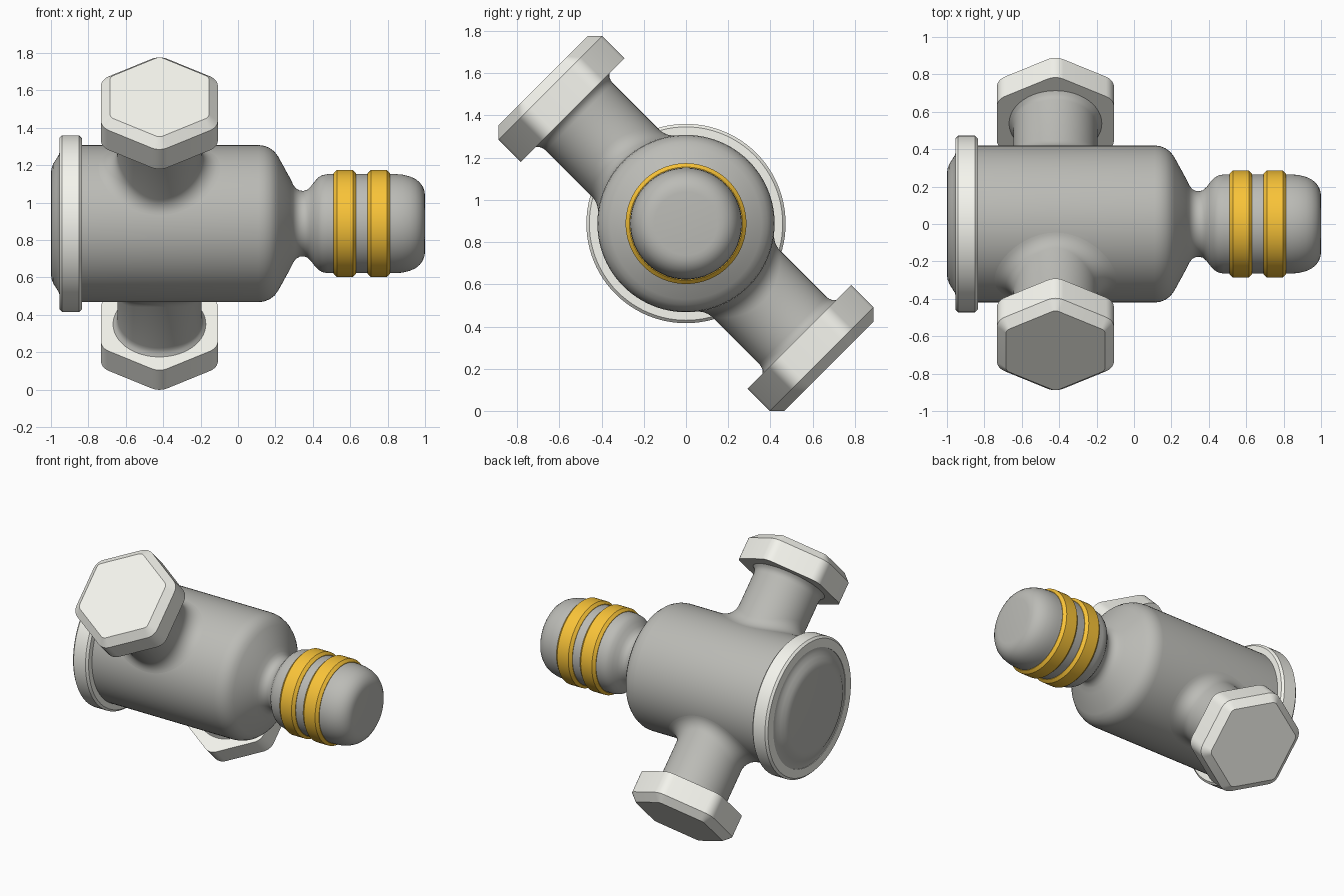
import bpy, bmesh
from math import sin, cos, pi, sqrt, radians, atan2
from mathutils import Vector

if "Cube" in bpy.data.objects:
    bpy.data.objects.remove(bpy.data.objects["Cube"])

ZC = 0.888            # height of the main axis
BODY_R, ARM_R, FILLET, ARM_X = 0.42, 0.225, 0.10, -0.42
SEG = 96


def material(name, rgb):
    m = bpy.data.materials.new(name)
    m.diffuse_color = (*rgb, 1)
    m.use_nodes = True
    m.node_tree.nodes["Principled BSDF"].inputs["Base Color"].default_value = m.diffuse_color
    return m


GREY = material("grey", (0.5, 0.5, 0.47))
WHITE = material("off_white", (0.92, 0.92, 0.86))
ORANGE = material("orange", (0.95, 0.55, 0.04))


def loft(name, rings, mat, caps=True, closed=False, angle=38):
    """Skin a list of equal-length point rings into one object."""
    bm = bmesh.new()
    vs = [[bm.verts.new(p) for p in r] for r in rings]
    n = len(rings[0])
    pairs = list(zip(vs, vs[1:])) + ([(vs[-1], vs[0])] if closed else [])
    for a, b in pairs:
        for i in range(n):
            j = (i + 1) % n
            bm.faces.new((a[i], a[j], b[j], b[i]))
    if caps and not closed:
        bm.faces.new(vs[0])
        bm.faces.new(vs[-1])
    bmesh.ops.recalc_face_normals(bm, faces=bm.faces)
    me = bpy.data.meshes.new(name)
    bm.to_mesh(me)
    bm.free()
    me.materials.append(mat)
    ob = bpy.data.objects.new(name, me)
    bpy.context.collection.objects.link(ob)
    bpy.ops.object.select_all(action='DESELECT')
    ob.select_set(True)
    bpy.context.view_layer.objects.active = ob
    bpy.ops.object.shade_smooth_by_angle(angle=radians(angle))
    return ob


def revolve(name, profile, mat, closed=False):
    """Turn an (x, radius) profile about the main axis."""
    rings = [[(x, r * cos(2 * pi * i / SEG), ZC + r * sin(2 * pi * i / SEG))
              for i in range(SEG)] for x, r in profile]
    return loft(name, rings, mat, closed=closed)


# Turned body: end cap, barrel, shoulder, neck and rounded plug
revolve("body", [
    (-1.0, 0.27), (-0.997, 0.295), (-0.988, 0.32), (-0.972, 0.345), (-0.958, 0.368),
    (-0.952, 0.39), (-0.95, BODY_R), (0.11, BODY_R), (0.14, 0.416), (0.17, 0.404),
    (0.195, 0.385), (0.215, 0.358), (0.28, 0.24), (0.295, 0.208), (0.31, 0.188),
    (0.33, 0.177), (0.35, 0.175), (0.37, 0.181), (0.39, 0.2), (0.41, 0.226),
    (0.43, 0.247), (0.45, 0.259), (0.48, 0.265), (0.84, 0.265), (0.88, 0.262),
    (0.92, 0.252), (0.95, 0.238), (0.973, 0.219), (0.989, 0.196), (0.997, 0.173),
    (1.0, 0.15)], GREY)


def collar(name, x0, x1, r_in, r_out, bevel, mat):
    revolve(name, [(x0, r_in), (x0, r_out - bevel), (x0 + bevel, r_out),
                   (x1 - bevel, r_out), (x1, r_out - bevel), (x1, r_in)], mat, closed=True)


# End flange and the two orange seal rings
collar("end_flange", -0.955, -0.835, 0.40, 0.472, 0.014, WHITE)
for k, x in enumerate((0.51, 0.692)):
    collar(f"seal_ring_{k + 1}", x, x + 0.122, 0.25, 0.286, 0.018, ORANGE)


def arm_rings():
    """Branch tube with a rolling-ball fillet onto the barrel; local (x, across, along)."""
    cols = []
    for i in range(SEG):
        t = 2 * pi * i / SEG
        px, pp = (ARM_R + FILLET) * cos(t), (ARM_R + FILLET) * sin(t)
        c = Vector((px, pp, sqrt((BODY_R + FILLET) ** 2 - pp ** 2)))
        foot = Vector((px, c.y * BODY_R / (BODY_R + FILLET), c.z * BODY_R / (BODY_R + FILLET)))
        top = Vector((ARM_R * cos(t), ARM_R * sin(t), c.z))
        col = [c + ((foot - c).normalized().slerp((top - c).normalized(), s / 8)) * FILLET
               for s in range(9)]
        # flare under the nut
        for r, a in ((0, 0.715), (0.002, 0.73), (0.009, 0.747), (0.025, 0.762)):
            col.append(Vector(((ARM_R + r) * cos(t), (ARM_R + r) * sin(t), a)))
        cols.append(col)
    return [list(r) for r in zip(*cols)]


def rounded_hex(apothem, radius, along, steps=6):
    """Hexagon outline with rounded corners, points facing across."""
    core = (apothem - radius) / cos(pi / 6)
    pts = []
    for k in range(6):
        a = pi / 2 + k * pi / 3
        for s in range(steps + 1):
            b = a - pi / 6 + s * pi / 3 / steps
            pts.append(Vector((core * cos(a) + radius * cos(b),
                               core * sin(a) + radius * sin(b), along)))
    return pts


# Two opposite branches, each with a hexagonal nut
nut = [rounded_hex(0.3125, 0.085, 0.76), rounded_hex(0.3125, 0.085, 0.909),
       rounded_hex(0.2645, 0.037, 0.957)]
h = sqrt(0.5)
for side, s in (("upper", 1), ("lower", -1)):
    def place(rings):
        return [[(ARM_X + p.x, h * (p.y - s * p.z), ZC + h * (p.y + s * p.z)) for p in r]
                for r in rings]
    loft(side + "_branch", place(arm_rings()), GREY, caps=False, angle=60)
    loft(side + "_hex_nut", place(nut), WHITE)
